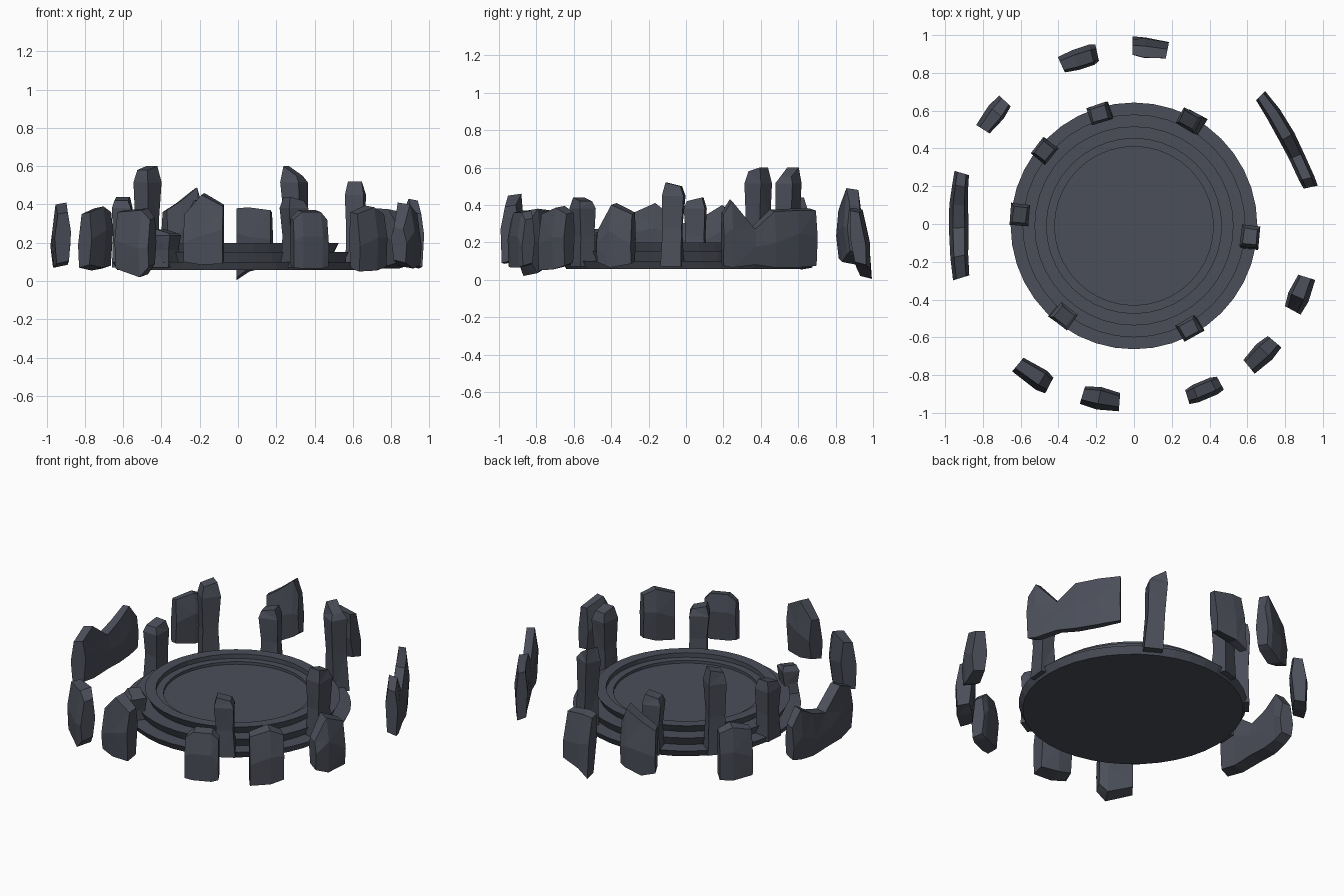
import bpy, bmesh, math, random
from mathutils import Vector

if "Cube" in bpy.data.objects:
    bpy.data.objects.remove(bpy.data.objects["Cube"])

random.seed(4)
slate = bpy.data.materials.new("dark_slate")
slate.diffuse_color = (0.070, 0.077, 0.100, 1)
slate.use_nodes = True
slate.node_tree.nodes["Principled BSDF"].inputs["Base Color"].default_value = slate.diffuse_color


def finish(name, rings):
    """Loft equal-size rings of points into a flat shaded solid."""
    bm = bmesh.new()
    vr = [[bm.verts.new(p) for p in r] for r in rings]
    n = len(vr[0])
    for a, b in zip(vr, vr[1:]):
        for i in range(n):
            j = (i + 1) % n
            bm.faces.new((a[i], a[j], b[j], b[i]))
    bm.faces.new(vr[0][::-1])
    bm.faces.new(vr[-1])
    bmesh.ops.triangulate(bm, faces=[f for f in bm.faces if len(f.verts) < 10])
    bmesh.ops.recalc_face_normals(bm, faces=bm.faces)
    me = bpy.data.meshes.new(name)
    bm.to_mesh(me)
    bm.free()
    me.materials.append(slate)
    ob = bpy.data.objects.new(name, me)
    bpy.context.collection.objects.link(ob)
    return ob


# Stepped round platform with undercut steps and a sunken floor
profile = [(.63, .057), (.653, .10), (.565, .10), (.59, .153), (.503, .153),
           (.527, .20), (.463, .20), (.463, .172), (.42, .172), (.42, .155)]
SIDES = 40
finish("platform", [[(r * math.cos(i * math.tau / SIDES),
                      r * math.sin(i * math.tau / SIDES) - .01, z)
                     for i in range(SIDES)] for r, z in profile])


def slab(name, sections):
    """Standing rock lofted sideways; section = x, y, half depth, z low, z high, lean."""
    rings = []
    for x, y, d, z0, z1, lean in sections:
        out = Vector((x, y, 0)).normalized()
        c = Vector((x, y, 0))
        zm = z0 + (z1 - z0) * random.uniform(.35, .6)
        ring = []
        for off, z in ((-.75, z0 + .015), (.75, z0), (1, zm),
                       (.6, z1 - .01), (-.6, z1), (-1, zm + .03)):
            h = (z - zm) / .3
            ring.append(c + out * (off * d - lean * h) + Vector((0, 0, z)))
        rings.append(ring)
    finish(name, rings)


# Floating outer rocks: centre, length, depth, lean, then (along, z low, z high)
rocks = [
    (-.29, .875, .20, .055, .01, ((-1, .14, .40), (-.7, .12, .49), (.2, .08, .42), (1, .10, .37))),
    (.085, .93, .185, .050, .035, ((-1, .08, .37), (.3, .05, .385), (1, .005, .38))),
    (-.742, .577, .19, .052, .01, ((-1, .065, .36), (-.2, .055, .39), (1, .07, .36))),
    (-.532, -.80, .20, .058, .01, ((-1, .065, .37), (.5, .02, .38), (1, .075, .33))),
    (-.175, -.925, .20, .060, .01, ((-1, .10, .36), (-.1, .085, .46), (1, .09, .40))),
    (.37, -.88, .19, .048, .01, ((-1, .07, .33), (-.5, .065, .37), (.6, .065, .37), (1, .075, .33))),
    (.677, -.69, .19, .058, .01, ((-1, .05, .36), (.2, .055, .395), (1, .075, .36))),
    (.878, -.37, .19, .058, .01, ((-1, .095, .28), (-.2, .065, .41), (1, .085, .36))),
]
for k, (x, y, length, d, lean, secs) in enumerate(rocks):
    t = Vector((-y, x, 0)).normalized() * length / 2
    slab(f"outer_rock_{k + 1}",
         [(x + t.x * u, y + t.y * u, d * (1 if abs(u) < .9 else .8), z0, z1, lean)
          for u, z0, z1 in secs])

# Two long joined rock walls
slab("left_rock_wall", [
    (-.915, -.285, .045, .09, .36, 0), (-.925, -.17, .048, .07, .41, 0),
    (-.928, -.02, .052, .075, .30, 0), (-.928, .10, .05, .07, .34, 0),
    (-.92, .20, .043, .08, .40, 0), (-.912, .27, .04, .10, .31, 0)])
slab("right_rock_wall", [
    (.935, .195, .038, .075, .36, 0), (.915, .24, .042, .065, .43, 0),
    (.86, .36, .042, .08, .28, 0), (.81, .46, .045, .065, .375, 0),
    (.74, .58, .042, .065, .38, 0), (.67, .68, .034, .075, .38, 0)])

# Standing pillars on the lower step: x, y, top height, tilt along the rim
pillars = [(-.18, .585, .44, .01), (.30, .545, .60, .03), (-.475, .385, .60, 0),
           (-.605, .05, .44, .0), (.615, -.07, .52, .01),
           (.295, -.55, .44, -.01), (-.375, -.485, .27, .01)]
for k, (x, y, top, tilt) in enumerate(pillars):
    out = Vector((x, y, 0)).normalized()
    tan = Vector((-out.y, out.x, 0))
    rings = []
    for f, w in ((0, 1.0), (.45, .86), (.84, 1.0), (1, .72)):
        c = Vector((x, y, 0)) + tan * tilt * (f - .5)
        ring = []
        for sx, sy in ((-1, -1), (1, -1), (1, 1), (-1, 1)):
            dz = 0
            if f == 1:   # sloped tops; the back right one has a broken shoulder
                dz = (-.05 if sx < 0 else 0) if k == 1 else (-.02 if sx > 0 else 0)
            ring.append(c + tan * sx * w * .057 * random.uniform(.92, 1.05)
                        + out * sy * w * .05 * random.uniform(.92, 1.05)
                        + Vector((0, 0, .072 + (top - .072) * f + dz)))
        rings.append(ring)
    finish(f"pillar_{k + 1}", rings)
